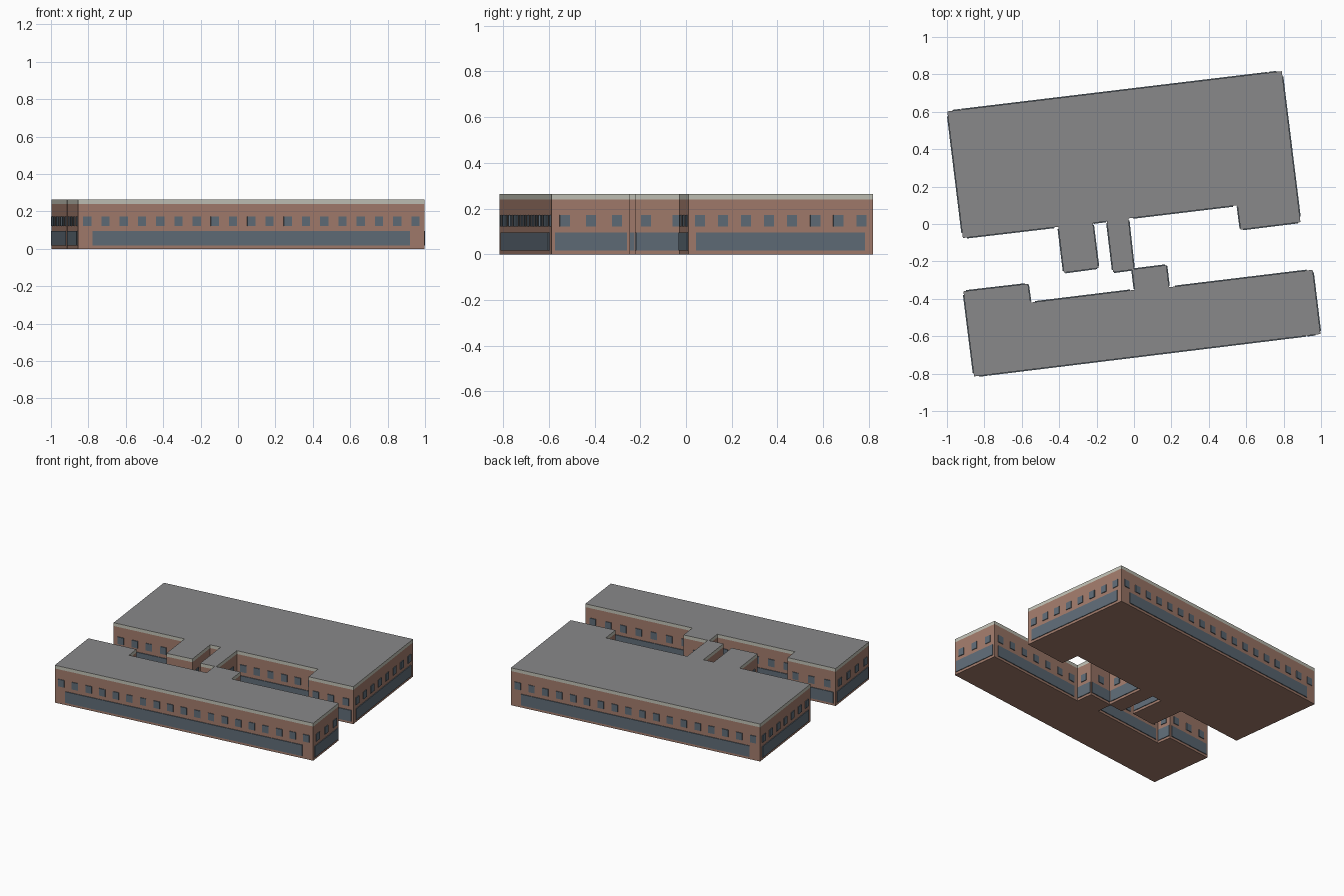
import bpy
import bmesh
from mathutils import Vector

old = bpy.data.objects.get("Cube")
if old:
    bpy.data.objects.remove(old, do_unlink=True)


def make_material(name, rgb):
    mat = bpy.data.materials.new(name)
    mat.use_nodes = True
    mat.diffuse_color = (*rgb, 1)
    mat.node_tree.nodes["Principled BSDF"].inputs["Base Color"].default_value = (*rgb, 1)
    return mat


BRICK = make_material("brick", (0.36, 0.20, 0.15))
GLASS = make_material("blue grey glass", (0.115, 0.15, 0.185))
CREAM = make_material("cream trim", (0.53, 0.53, 0.46))
ROOF = make_material("grey roof", (0.25, 0.25, 0.255))

WALL_TOP, ROOF_TOP = 0.24, 0.263
PLATE = 0.005


def finish(name, bm, materials):
    bmesh.ops.recalc_face_normals(bm, faces=bm.faces)
    mesh = bpy.data.meshes.new(name)
    bm.to_mesh(mesh)
    bm.free()
    for mat in materials:
        mesh.materials.append(mat)
    obj = bpy.data.objects.new(name, mesh)
    bpy.context.collection.objects.link(obj)


def shell(name, outline):
    """Closed prism with brick walls, cream trim band and grey roof."""
    bm = bmesh.new()
    rings = [[bm.verts.new((x, y, z)) for x, y in outline]
             for z in (0, WALL_TOP, ROOF_TOP)]
    bm.faces.new(rings[0][::-1])
    bm.faces.new(rings[2]).material_index = 2
    count = len(outline)
    for level in range(2):
        low, high = rings[level], rings[level + 1]
        for i in range(count):
            j = (i + 1) % count
            face = bm.faces.new((low[i], low[j], high[j], high[i]))
            face.material_index = level
    finish(name, bm, [BRICK, CREAM, ROOF])


def plate(bm, start, along, out, a, b, z0, z1):
    """Thin panel on a wall, from distance a to b along it."""
    up = Vector((0, 0, 1))
    corners = [start + along * s + up * z for s, z in ((a, z0), (b, z0), (b, z1), (a, z1))]
    back = [bm.verts.new(c) for c in corners]
    front = [bm.verts.new(c + out * PLATE) for c in corners]
    bm.faces.new(front)
    bm.faces.new(back[::-1])
    for i in range(4):
        j = (i + 1) % 4
        bm.faces.new((back[i], back[j], front[j], front[i]))


def building(name, outline):
    shell(name + "_walls", outline)
    windows, shopfront = bmesh.new(), bmesh.new()
    for i, point in enumerate(outline):
        start = Vector((*point, 0))
        span = Vector((*outline[(i + 1) % len(outline)], 0)) - start
        length = span.length
        along = span.normalized()
        out = Vector((along.y, -along.x, 0))
        # Ground floor glazing
        margin = length * 0.042
        plate(shopfront, start, along, out, margin, length - margin, 0.017, 0.095)
        # Evenly spaced upper windows
        count = int(length / 0.097)
        for k in range(count):
            mid = length * (k + 0.5) / count
            plate(windows, start, along, out, mid - 0.022, mid + 0.022, 0.122, 0.172)
    finish(name + "_upper_windows", windows, [GLASS])
    finish(name + "_ground_glazing", shopfront, [GLASS])


# Large rear block with two projecting links and an end wing
building("rear_block", [
    (-0.915, -0.075), (-0.405, -0.015), (-0.375, -0.26), (-0.19, -0.235),
    (-0.22, 0.005), (-0.145, 0.015), (-0.112, -0.258), (0.0, -0.243),
    (-0.03, 0.03), (0.553, 0.10), (0.57, -0.03), (0.89, 0.01),
    (0.79, 0.817), (-0.998, 0.602)])

# Long front block with a stub and an end wing
building("front_block", [
    (-0.855, -0.815), (0.997, -0.588), (0.955, -0.245), (0.187, -0.338),
    (0.173, -0.22), (-0.01, -0.243), (0.003, -0.352), (-0.553, -0.42),
    (-0.567, -0.32), (-0.912, -0.36)])
